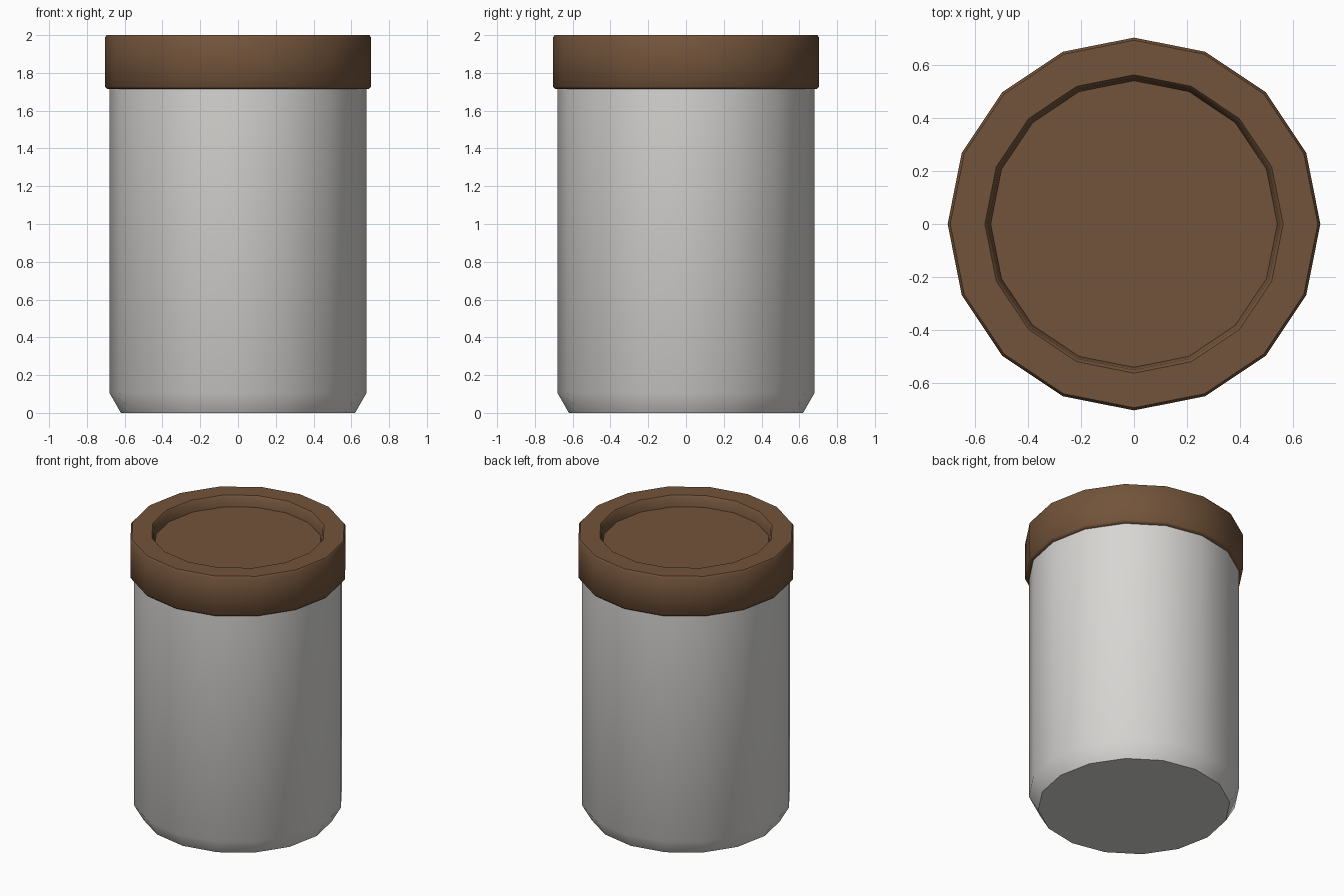
import bpy, bmesh, math

if "Cube" in bpy.data.objects:
    bpy.data.objects.remove(bpy.data.objects["Cube"])

SIDES = 16

def material(name, rgb):
    m = bpy.data.materials.new(name)
    m.diffuse_color = (*rgb, 1)
    m.use_nodes = True
    m.node_tree.nodes["Principled BSDF"].inputs["Base Color"].default_value = m.diffuse_color
    return m

def lathe(name, profile, mat, angle):
    """Turn (radius, z) points listed bottom to top, outside to inside; cap both ends."""
    bm = bmesh.new()
    rings = [[bm.verts.new((r * math.cos(2 * math.pi * i / SIDES),
                            r * math.sin(2 * math.pi * i / SIDES), z))
              for i in range(SIDES)] for r, z in profile]
    for a, b in zip(rings, rings[1:]):
        for i in range(SIDES):
            j = (i + 1) % SIDES
            bm.faces.new((a[i], a[j], b[j], b[i]))
    bm.faces.new(rings[0][::-1])
    bm.faces.new(rings[-1])
    me = bpy.data.meshes.new(name)
    bm.to_mesh(me)
    bm.free()
    me.materials.append(mat)
    ob = bpy.data.objects.new(name, me)
    bpy.context.collection.objects.link(ob)
    bpy.ops.object.select_all(action='DESELECT')
    ob.select_set(True)
    bpy.context.view_layer.objects.active = ob
    bpy.ops.object.shade_smooth_by_angle(angle=math.radians(angle))
    return ob

white = material("off_white", (0.68, 0.67, 0.65))
brown = material("wood_brown", (0.17, 0.088, 0.043))

# Jar body with chamfered base
lathe("jar_body", [(0.62, 0), (0.68, 0.105), (0.68, 1.73)], white, 40)

# Lid with softened edges and a recessed top
lathe("lid", [(0.693, 1.715), (0.705, 1.728), (0.705, 1.987), (0.695, 2.0),
              (0.564, 2.0), (0.552, 1.985), (0.542, 1.925)], brown, 50)
